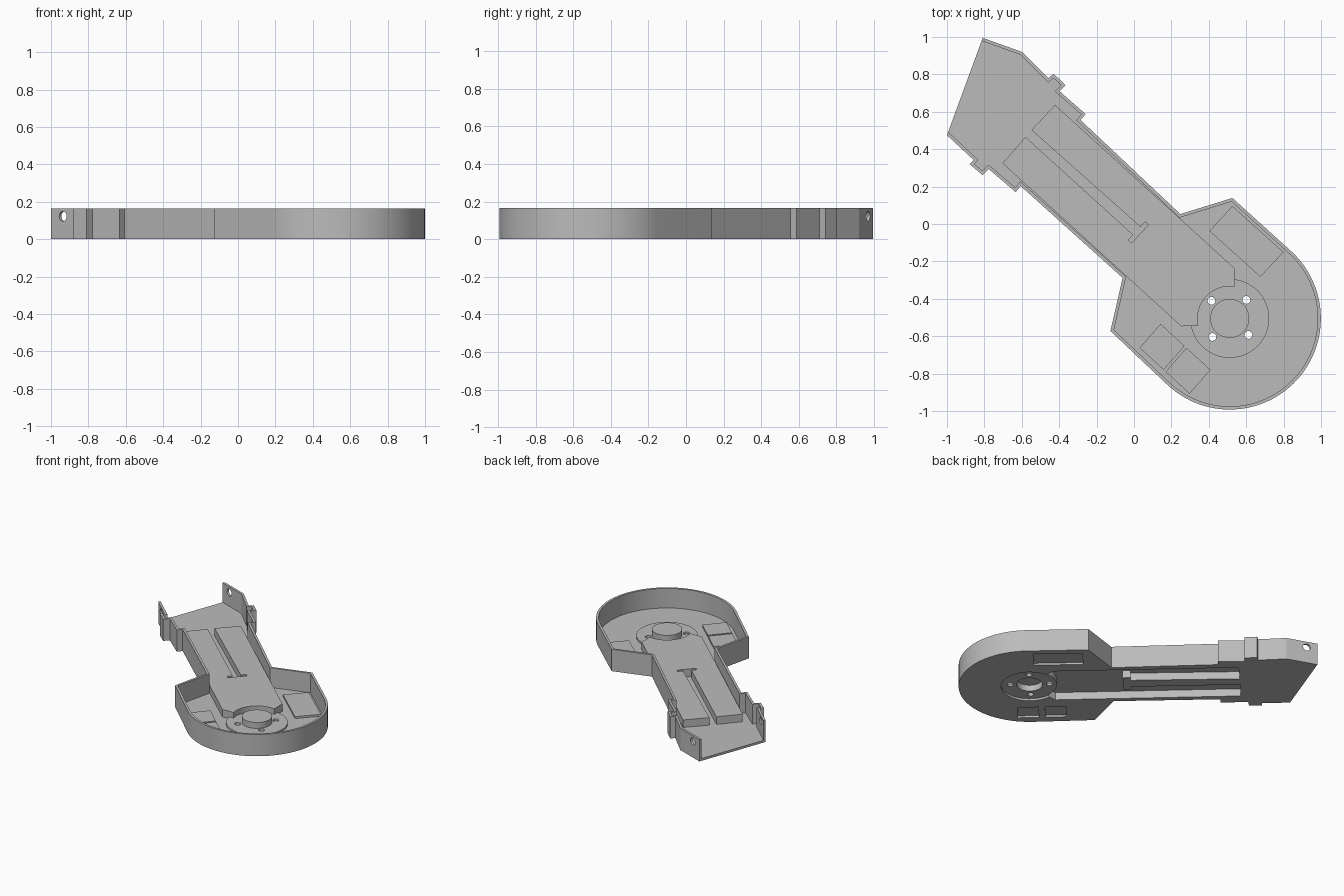
import bpy, bmesh, math
from mathutils import Vector

if "Cube" in bpy.data.objects:
    bpy.data.objects.remove(bpy.data.objects["Cube"])

T = 0.017            # sheet thickness
H = 0.165            # wall height
C = Vector((0.512, -0.505))
R = 0.487

grey = bpy.data.materials.new("plain grey")
grey.diffuse_color = (0.5, 0.5, 0.5, 1)
grey.use_nodes = True
grey.node_tree.nodes["Principled BSDF"].inputs["Base Color"].default_value = grey.diffuse_color


def arc(r, a0, a1, n, c=C):
    return [(c[0] + r * math.cos(math.radians(a0 + (a1 - a0) * i / n)),
             c[1] + r * math.sin(math.radians(a0 + (a1 - a0) * i / n))) for i in range(n + 1)]


def circle(r, n=48, c=C):
    return arc(r, 0, 360, n, c)[:-1]


def signed_area(p):
    return sum(p[i - 1][0] * p[i][1] - p[i - 1][1] * p[i][0] for i in range(len(p)))


def inset(pts, d, last=None):
    """Mitred inset; the closing edge may have its own distance."""
    p = [Vector(q) for q in pts]
    n = len(p)
    s = 1 if signed_area(p) > 0 else -1
    lines = []
    for i in range(n):
        u = (p[(i + 1) % n] - p[i]).normalized()
        dist = last if (last is not None and i == n - 1) else d
        lines.append((p[i] + Vector((-u.y, u.x)) * s * dist, u))
    out = []
    for i in range(n):
        (a, u), (b, v) = lines[i - 1], lines[i]
        k = u.x * v.y - u.y * v.x
        w = b - a
        out.append(tuple(b if abs(k) < 1e-4 else a + u * ((w.x * v.y - w.y * v.x) / k)))
    return out


def prism(name, pts, z0, z1):
    if signed_area(pts) < 0:
        pts = pts[::-1]
    n = len(pts)
    verts = [(x, y, z) for z in (z0, z1) for x, y in pts]
    faces = [list(range(n))[::-1], list(range(n, 2 * n))]
    faces += [[i, (i + 1) % n, (i + 1) % n + n, i + n] for i in range(n)]
    me = bpy.data.meshes.new(name)
    me.from_pydata(verts, [], faces)
    me.materials.append(grey)
    ob = bpy.data.objects.new(name, me)
    bpy.context.collection.objects.link(ob)
    return ob


def combine(body, tool, op):
    m = body.modifiers.new("bool", 'BOOLEAN')
    m.operation, m.object, m.solver = op, tool, 'EXACT'
    bpy.context.view_layer.update()
    dg = bpy.context.evaluated_depsgraph_get()
    me = bpy.data.meshes.new_from_object(body.evaluated_get(dg))
    body.modifiers.clear()
    body.data = me
    bpy.data.objects.remove(tool)


# Tray outline, starting and ending at the open end
outline = [(-.809, .995), (-.596, .919), (-.457, .78), (-.43, .803), (-.366, .743), (-.398, .71),
           (-.259, .588), (-.286, .556), (.248, .053), (.526, .139)]
outline += arc(R, 47.5, -132.5, 56)
outline += [(-.126, -.572), (-.061, -.288), (-.606, .203), (-.633, .171), (-.777, .294),
            (-.81, .262), (-.879, .32), (-.857, .342), (-1.0, .475)]
tray = prism("tray", outline, 0, H)
combine(tray, prism("cavity", inset(outline, T, last=-0.1), T, H + .1), 'DIFFERENCE')

# Raised arm platform with a T-ended slot
platform = [(-.703, .325), (-.58, .465), (-.003, -.059), (-.03, -.086), (-.014, -.102),
            (.077, -.004), (.061, .012), (.035, -.016), (-.548, .502), (-.422, .637),
            (.537, -.236)]
platform += arc(.172, 81, 193, 20) + [(.252, -.547)]


def rect(a, b, c):
    a, b, c = Vector(a), Vector(b), Vector(c)
    return [tuple(q) for q in (a, b, c, a + c - b)]


# Embossed shapes: name, footprint, rise above the floor
embossed = [
    ("arm_platform", platform, .057),
    ("wheel_ring", circle(.211), .015),
    ("hub", circle(.104), .06),
    ("side_pad", rect((.526, .096), (.799, -.15), (.676, -.283)), .015),
    ("small_pad_a", rect((.142, -.534), (.27, -.652), (.158, -.78)), .015),
    ("small_pad_b", rect((.281, -.662), (.409, -.78), (.297, -.908)), .015),
]
for name, pts, rise in embossed:
    combine(tray, prism(name, pts, T * .5, T + rise), 'UNION')
for name, pts, rise in embossed:
    combine(tray, prism(name, inset(pts, T * .9), -.05, rise), 'DIFFERENCE')

# Screw holes round the hub
for x, y in ((.414, -.411), (.601, -.406), (.419, -.604), (.612, -.593)):
    combine(tray, prism("screw_hole", circle(.021, 16, (x, y)), -.1, .1), 'DIFFERENCE')

# Pivot holes through the two end walls
for (x, y), d in (((-.735, .969), (.213, -.076)), ((-.935, .417), (.143, -.133))):
    hole = prism("pivot_hole", circle(.027, 20, (0, 0)), -.06, .06)
    normal = Vector((-d[1], d[0], 0))
    turn = normal.to_track_quat('Z', 'Y').to_matrix().to_4x4()
    turn.translation = (x, y, .122)
    hole.data.transform(turn)
    combine(tray, hole, 'DIFFERENCE')

tray.select_set(True)
bpy.context.view_layer.objects.active = tray
bpy.ops.object.shade_smooth_by_angle(angle=math.radians(25))
